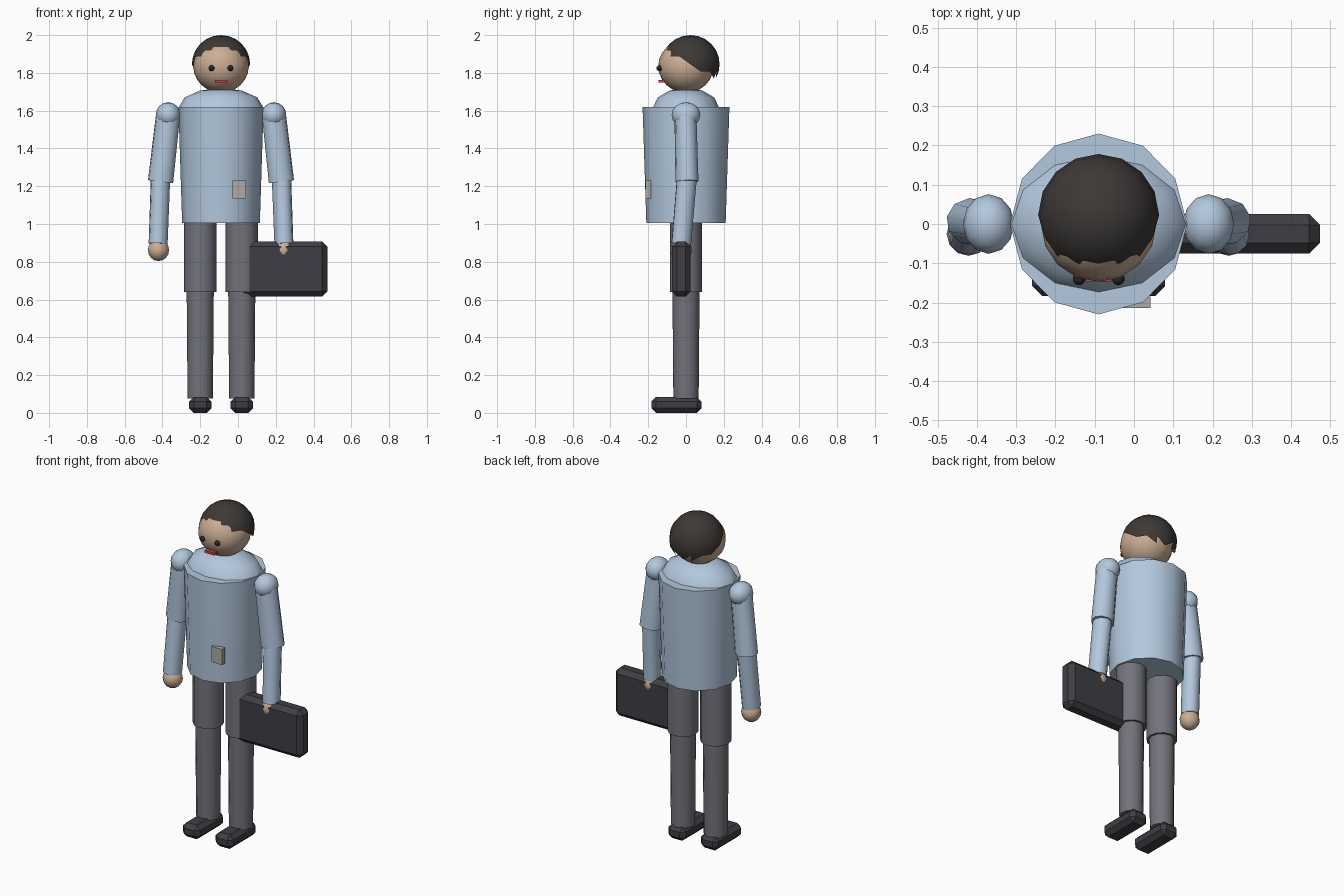
import bpy, bmesh, math
from mathutils import Vector

if "Cube" in bpy.data.objects:
    bpy.data.objects.remove(bpy.data.objects["Cube"])

CX = -0.09  # body axis; the case shifts the whole model off centre


def material(name, rgb):
    m = bpy.data.materials.new(name)
    m.diffuse_color = (*rgb, 1)
    m.use_nodes = True
    m.node_tree.nodes["Principled BSDF"].inputs["Base Color"].default_value = m.diffuse_color
    return m


SHIRT = material("shirt_blue", (0.45, 0.58, 0.73))
TROUSER = material("trouser_grey", (0.17, 0.17, 0.2))
SKIN = material("skin", (0.6, 0.42, 0.3))
HAIR = material("hair_dark", (0.045, 0.04, 0.037))
DARK = material("dark_leather", (0.05, 0.048, 0.058))
EYE = material("eye_black", (0.02, 0.02, 0.022))
RED = material("mouth_red", (0.6, 0.05, 0.05))
TAG = material("badge_grey", (0.42, 0.4, 0.38))


def finish(name, mat, smooth=True):
    ob = bpy.context.object
    ob.name = name
    ob.data.materials.append(mat)
    bpy.ops.object.transform_apply(location=False, rotation=False, scale=True)
    if smooth:
        bpy.ops.object.shade_smooth_by_angle(angle=math.radians(40))
    return ob


def ball(name, mat, loc, radii, seg=12, rings=8):
    bpy.ops.mesh.primitive_uv_sphere_add(segments=seg, ring_count=rings, radius=1, location=loc)
    bpy.context.object.scale = radii
    return finish(name, mat)


def tube(name, mat, a, b, ra, rb, sides=12, squash=1.0):
    """Tapered cylinder from a (radius ra) to b (radius rb)."""
    a, b = Vector(a), Vector(b)
    d = b - a
    bpy.ops.mesh.primitive_cone_add(vertices=sides, radius1=ra, radius2=rb, depth=d.length,
                                    location=(a + b) / 2)
    ob = bpy.context.object
    ob.rotation_euler = d.to_track_quat('Z', 'Y').to_euler()
    ob.scale = (1, squash, 1)
    return finish(name, mat)


def box(name, mat, lo, hi, bevel=0.0):
    lo, hi = Vector(lo), Vector(hi)
    bpy.ops.mesh.primitive_cube_add(size=1, location=(lo + hi) / 2)
    bpy.context.object.scale = hi - lo
    ob = finish(name, mat, smooth=False)
    if bevel:
        m = ob.modifiers.new("bevel", 'BEVEL')
        m.width = bevel
        m.segments = 1
    return ob


# Torso and rounded shoulders
bpy.ops.mesh.primitive_cone_add(vertices=12, radius1=0.21, radius2=0.23, depth=0.615,
                                location=(CX, 0, 1.3125))
bpy.context.object.scale = (0.98, 1, 1)
finish("torso", SHIRT)
ball("collar", SHIRT, (CX, 0, 1.62), (0.222, 0.173, 0.1), 12, 6)

# Head
ball("head", SKIN, (CX, 0, 1.835), (0.147, 0.147, 0.14), 16, 12)

# Hair: sphere with its faces below a sloping hairline removed
hair = ball("hair", HAIR, (CX, 0.023, 1.846), (0.154, 0.155, 0.154), 16, 12)
bm = bmesh.new()
bm.from_mesh(hair.data)
bmesh.ops.triangulate(bm, faces=bm.faces[:])
low = []
for f in bm.faces:
    c = f.calc_center_median()
    if c.z < 0.0 - 0.448 * c.y:
        low.append(f)
bmesh.ops.delete(bm, geom=low, context='FACES')
rim = [e for e in bm.edges if e.is_boundary]
bmesh.ops.holes_fill(bm, edges=rim, sides=0)
bm.to_mesh(hair.data)
bm.free()

# Face
for side, s in (("left", -1), ("right", 1)):
    ball(side + "_eye", EYE, (CX + s * 0.05, -0.14, 1.825), (0.016, 0.016, 0.016), 10, 8)
box("mouth", RED, (CX - 0.033, -0.146, 1.748), (CX + 0.033, -0.11, 1.762))

# Chest badge
box("badge", TAG, (-0.028, -0.214, 1.135), (0.042, -0.185, 1.23))

# Arms and legs, mirrored about the body axis
for side, s in (("left", -1), ("right", 1)):
    def at(x, y, z):
        return (CX + s * x, y, z)

    ball(side + "_shoulder", SHIRT, at(0.28, 0, 1.578), (0.065, 0.076, 0.067), 12, 8)
    tube(side + "_upper_arm", SHIRT, at(0.32, 0.005, 1.225), at(0.28, -0.003, 1.58),
         0.061, 0.058, 10, 1.12)
    tube(side + "_forearm", SHIRT, at(0.333, -0.025, 0.895), at(0.32, 0.005, 1.25),
         0.05, 0.051, 10, 1.08)
    ball(side + "_hand", SKIN, at(0.331, -0.025, 0.862), (0.056, 0.056, 0.058), 12, 8)

    tube(side + "_thigh", TROUSER, at(0.11, 0, 0.64), at(0.11, 0, 1.04), 0.086, 0.086)
    tube(side + "_shin", TROUSER, at(0.11, 0, 0.075), at(0.11, 0, 0.66), 0.067, 0.072)
    x = CX + s * 0.11
    box(side + "_shoe", DARK, (x - 0.059, -0.183, 0), (x + 0.059, 0.082, 0.085), 0.025)

# Briefcase held in the right hand
box("briefcase", DARK, (0.005, -0.075, 0.616), (0.473, 0.025, 0.907), 0.027)
